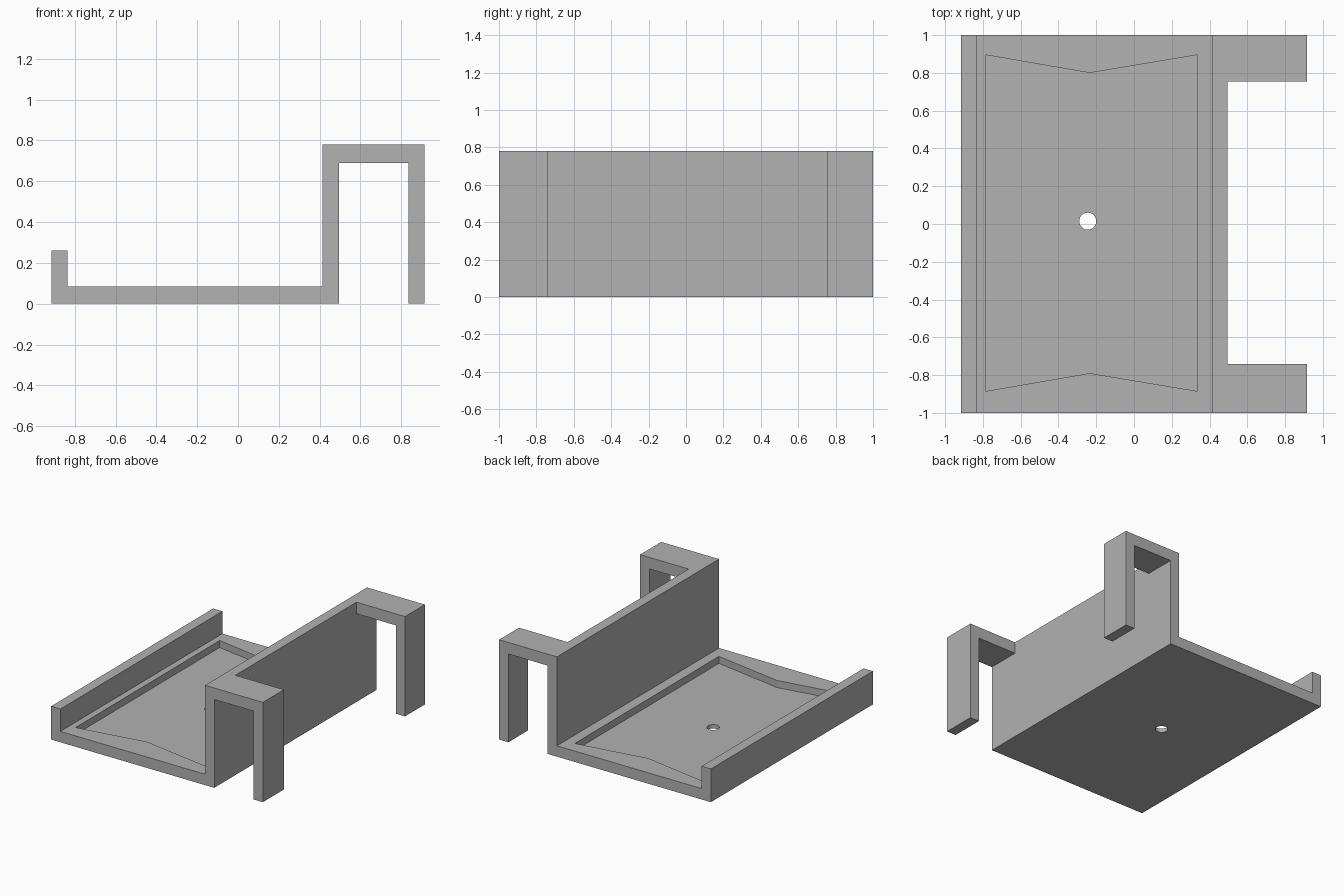
import bpy, bmesh
from mathutils import Vector

cube = bpy.data.objects.get("Cube")
if cube:
    bpy.data.objects.remove(cube)

grey = bpy.data.materials.new("plain grey")
grey.use_nodes = True
colour = (0.445, 0.445, 0.445, 1)
grey.diffuse_color = colour
grey.node_tree.nodes["Principled BSDF"].inputs["Base Color"].default_value = colour


def prism(name, points, direction):
    """Extrude a closed outline of 3D points along a direction."""
    bm = bmesh.new()
    face = bm.faces.new([bm.verts.new(p) for p in points])
    out = bmesh.ops.extrude_face_region(bm, geom=[face])
    verts = [v for v in out["geom"] if isinstance(v, bmesh.types.BMVert)]
    bmesh.ops.translate(bm, verts=verts, vec=Vector(direction))
    bmesh.ops.recalc_face_normals(bm, faces=bm.faces)
    mesh = bpy.data.meshes.new(name)
    bm.to_mesh(mesh)
    bm.free()
    mesh.materials.append(grey)
    obj = bpy.data.objects.new(name, mesh)
    bpy.context.collection.objects.link(obj)
    return obj


def cut(target, cutter):
    mod = target.modifiers.new(cutter.name, "BOOLEAN")
    mod.operation = "DIFFERENCE"
    mod.solver = "EXACT"
    mod.object = cutter
    bpy.context.view_layer.objects.active = target
    bpy.ops.object.modifier_apply(modifier=mod.name)
    bpy.data.objects.remove(cutter)


# Side profile: lip, floor, tall wall and over-the-edge hook
profile = [(-0.915, 0), (0.495, 0), (0.495, 0.69), (0.835, 0.69), (0.835, 0),
           (0.915, 0), (0.915, 0.78), (0.415, 0.78), (0.415, 0.085),
           (-0.835, 0.085), (-0.835, 0.26), (-0.915, 0.26)]
tray = prism("hanging_tray", [(x, -1, z) for x, z in profile], (0, 2, 0))

# Open the middle of the hook, leaving one arm at each end
gap = [(0.495, -0.74), (1.1, -0.74), (1.1, 0.755), (0.495, 0.755)]
cut(tray, prism("hook_gap", [(x, y, -0.1) for x, y in gap], (0, 0, 1)))

# Shallow recess in the floor with notched ends
recess = [(-0.785, -0.885), (-0.235, -0.79), (0.335, -0.885),
          (0.335, 0.895), (-0.235, 0.80), (-0.785, 0.895)]
cut(tray, prism("floor_recess", [(x, y, 0.03) for x, y in recess], (0, 0, 0.1)))

# Round drain hole
bpy.ops.mesh.primitive_cylinder_add(vertices=32, radius=0.045, depth=0.4,
                                    location=(-0.245, 0.015, 0))
drain = bpy.context.object
drain.name = "drain_hole"
drain.data.materials.append(grey)
cut(tray, drain)
